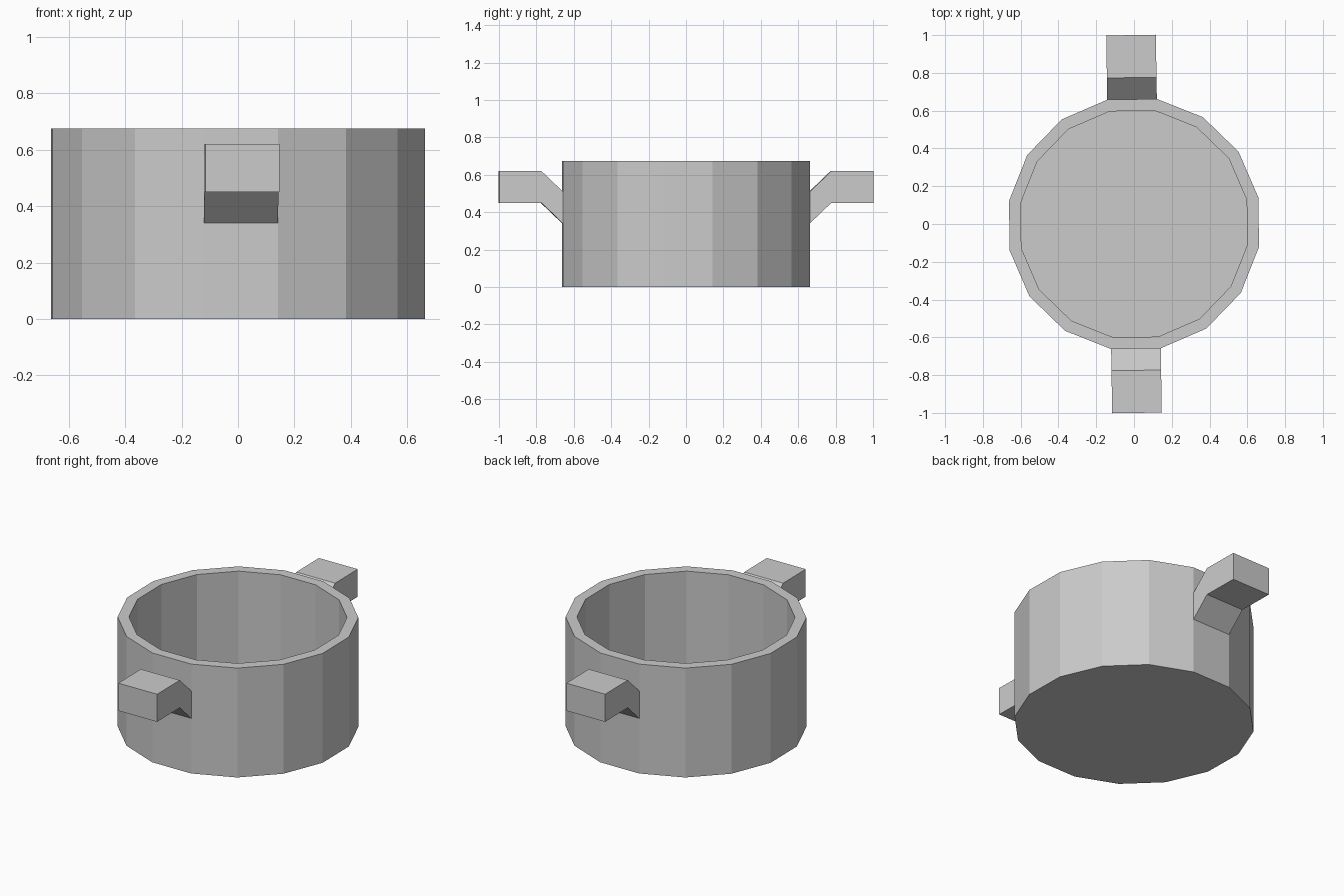
import bpy, bmesh, math
from mathutils import Matrix

if "Cube" in bpy.data.objects:
    bpy.data.objects.remove(bpy.data.objects["Cube"], do_unlink=True)

SIDES = 16
OUTER, INNER = 0.673, 0.61
HEIGHT, FLOOR = 0.675, 0.05
TWIST = math.radians(0.9)
APOTHEM = OUTER * math.cos(math.pi / SIDES)
HALF_WIDTH = OUTER * math.sin(math.pi / SIDES)

grey = bpy.data.materials.new("plain grey")
grey.use_nodes = True
colour = (0.6, 0.6, 0.6, 1)
grey.diffuse_color = colour
grey.node_tree.nodes["Principled BSDF"].inputs["Base Color"].default_value = colour


def finish(bm, name):
    bmesh.ops.transform(bm, matrix=Matrix.Rotation(TWIST, 4, "Z"), verts=bm.verts)
    bmesh.ops.recalc_face_normals(bm, faces=bm.faces)
    mesh = bpy.data.meshes.new(name)
    bm.to_mesh(mesh)
    bm.free()
    mesh.materials.append(grey)
    obj = bpy.data.objects.new(name, mesh)
    bpy.context.collection.objects.link(obj)
    return obj


def ring(bm, radius, z):
    angles = [(i + 0.5) * 2 * math.pi / SIDES for i in range(SIDES)]
    return [bm.verts.new((radius * math.cos(a), radius * math.sin(a), z)) for a in angles]


# Pot: underside, outer wall, rim, inner wall and floor
bm = bmesh.new()
rings = [ring(bm, r, z) for r, z in
         ((OUTER, 0), (OUTER, HEIGHT), (INNER, HEIGHT), (INNER, FLOOR))]
for a, b in zip(rings, rings[1:]):
    for i in range(SIDES):
        j = (i + 1) % SIDES
        bm.faces.new((a[i], a[j], b[j], b[i]))
bm.faces.new(rings[0])
bm.faces.new(rings[-1])
finish(bm, "pot_body")


# Handles: a bent bar as wide as one wall facet, open where it meets the wall
def handle(name, side):
    bm = bmesh.new()
    sections = []
    for y, low, high in ((APOTHEM, 0.34, 0.51), (0.775, 0.45, 0.62), (1.0, 0.45, 0.62)):
        corners = ((-1, low), (1, low), (1, high), (-1, high))
        sections.append([bm.verts.new((x * HALF_WIDTH, side * y, z)) for x, z in corners])
    for a, b in zip(sections, sections[1:]):
        for i in range(4):
            j = (i + 1) % 4
            bm.faces.new((a[i], a[j], b[j], b[i]))
    bm.faces.new(sections[-1])
    finish(bm, name)


handle("front_handle", -1)
handle("back_handle", 1)
